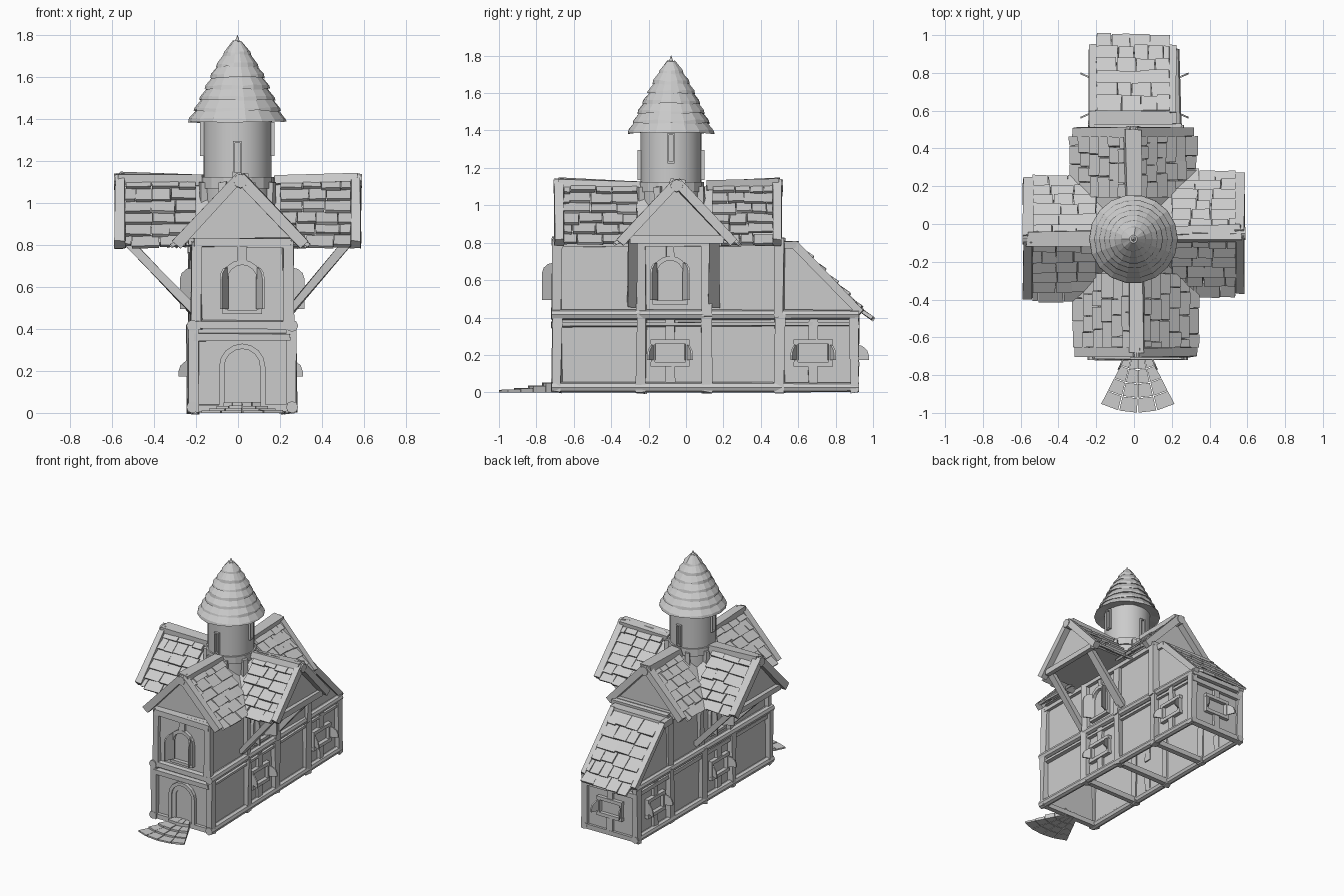
import bpy, bmesh, math, random
from mathutils import Vector as V, Matrix

random.seed(4)
old = bpy.data.objects.get("Cube")
if old:
    bpy.data.objects.remove(old)

grey = bpy.data.materials.new("plain grey")
grey.use_nodes = True
grey.diffuse_color = (0.6, 0.6, 0.6, 1)
grey.node_tree.nodes["Principled BSDF"].inputs["Base Color"].default_value = (0.6, 0.6, 0.6, 1)

X, Y, Z = V((1, 0, 0)), V((0, 1, 0)), V((0, 0, 1))
CX = 0.02  # body centre


def finish(name, bm, smooth=False):
    bmesh.ops.recalc_face_normals(bm, faces=bm.faces)
    me = bpy.data.meshes.new(name)
    bm.to_mesh(me)
    bm.free()
    me.materials.append(grey)
    ob = bpy.data.objects.new(name, me)
    bpy.context.collection.objects.link(ob)
    if smooth:
        bpy.ops.object.select_all(action='DESELECT')
        ob.select_set(True)
        bpy.context.view_layer.objects.active = ob
        bpy.ops.object.shade_smooth_by_angle(angle=math.radians(40))


def block(bm, c, a, b, d, jit=0.0):
    """Box centred at c with full edge vectors a, b, d; jitter makes it hand-hewn."""
    m = Matrix((a, b, d)).transposed().to_4x4()
    m.translation = c
    for v in bmesh.ops.create_cube(bm, size=1, matrix=m)["verts"]:
        v.co += V([random.uniform(-jit, jit) for _ in range(3)])


def beam(bm, p, q, w, d, up, jit=0.005):
    p, q = V(p), V(q)
    run = q - p
    side = run.cross(up).normalized()
    block(bm, (p + q) / 2, side * w, side.cross(run).normalized() * d, run, jit)


def log(bm, p, q, r):
    p, q = V(p), V(q)
    m = (q - p).to_track_quat('Z', 'Y').to_matrix().to_4x4()
    m.translation = (p + q) / 2
    bmesh.ops.create_cone(bm, cap_ends=True, segments=8, radius1=r, radius2=r * 0.9,
                          depth=(q - p).length, matrix=m)


def prism(bm, pts, depth):
    f = bm.faces.new([bm.verts.new(p) for p in pts])
    new = bmesh.ops.extrude_face_region(bm, geom=[f])["geom"]
    for v in new:
        if isinstance(v, bmesh.types.BMVert):
            v.co += depth


def lathe(bm, prof, seg, c, jit=0.0):
    rings = [[bm.verts.new(c + V((r * math.cos(i * math.tau / seg), r * math.sin(i * math.tau / seg),
              z + random.uniform(-jit, jit)))) for i in range(seg)] for r, z in prof]
    for a, b in zip(rings, rings[1:]):
        for i in range(seg):
            j = (i + 1) % seg
            bm.faces.new((a[i], a[j], b[j], b[i]))
    bm.faces.new(rings[0])
    bm.faces.new(rings[-1])


def arch(w, h, n=8):
    """Arch outline from bottom left over the top to bottom right."""
    arc = [(-w / 2 * math.cos(math.pi * i / n), h - w / 2 + w / 2 * math.sin(math.pi * i / n))
           for i in range(n + 1)]
    return [(-w / 2, 0)] + arc + [(w / 2, 0)]


def arch_frame(bm, base, right, out, w, h, t, depth):
    at = lambda p: base + right * p[0] + Z * p[1] + out * depth
    o, i = [at(p) for p in arch(w, h)], [at(p) for p in arch(w - 2 * t, h - t)]
    for k in range(len(o) - 1):
        prism(bm, (o[k], o[k + 1], i[k + 1], i[k]), -out * depth)


def shutters(bm, base, right, out, w, h, reach):
    for s in (-1, 1):
        go = out * reach + right * s * reach * 0.45
        hinge = base + right * s * w / 2
        pts = [hinge, hinge + go, hinge + go + Z * (h - reach * 0.8)]
        pts += [hinge + go * math.cos(a) + Z * (h - reach * 0.8 * (1 - math.sin(a)))
                for a in (0.5, 1.0, 1.57)]
        prism(bm, pts, right * s * 0.01)


def side_x(s, y):
    """Side of the ground floor, which narrows a little to the back."""
    t = (y + 0.69) / 1.59
    return CX * (1 - t) + s * (0.237 - 0.022 * t)


# Hollow walls, open underneath
bm = bmesh.new()
plan = [V((side_x(s, y) - s * 0.014, y, 0.02)) for s, y in ((-1, -0.685), (1, -0.685), (1, 0.9), (-1, 0.9))]
prism(bm, plan, Z * 0.405)
bmesh.ops.delete(bm, geom=[f for f in bm.faces if f.calc_center_median().z < 0.03], context='FACES_ONLY')
finish("ground_floor_walls", bm)
bm = bmesh.new()
block(bm, V((CX, -0.09, 0.61)), X * 0.425, Y * 1.19, Z * 0.42)
prism(bm, [V((-0.205, y, z)) for y, z in ((0.5, 0.4), (0.5, 0.78), (0.59, 0.78), (0.9, 0.44), (0.9, 0.4))],
      X * 0.41)
finish("upper_walls", bm)

# Timber frame
posts = (-0.69, -0.24, 0.11, 0.5, 0.9)
bm = bmesh.new()
for s in (-1, 1):
    for y in posts:
        x = side_x(s, y)
        beam(bm, (x, y, 0.0), (x, y, 0.42), 0.05, 0.05, Y, 0.008)
        if y < 0.6:
            x = CX + s * 0.216
            beam(bm, (x, y, 0.4), (x, y, 0.82), 0.05, 0.05, Y, 0.008)
    x = CX + s * 0.218
    beam(bm, (x, -0.7, 0.8), (x, 0.52, 0.8), 0.045, 0.04, Z)
    beam(bm, (side_x(s, -0.69), -0.69, 0.365), (side_x(s, 0.9), 0.9, 0.365), 0.02, 0.025, Z)
    for y in (-0.085, 0.68):
        x = side_x(s, y) - s * 0.007
        for z in ((0.04, 0.15), (0.28, 0.39)):
            beam(bm, (x, y, z[0]), (x, y, z[1]), 0.05, 0.03, X, 0.004)
    x = CX + s * 0.217
    beam(bm, (x, -0.085, 0.71), (x, -0.085, 0.8), 0.04, 0.025, X, 0.004)
for y in posts:
    beam(bm, (side_x(-1, y), y, 0.022), (side_x(1, y), y, 0.022), 0.04, 0.036, Z, 0.003)
for y, zs in ((-0.695, (0.36, 0.42, 0.81)), (0.905, (0.36, 0.42)), (0.505, (0.81,))):
    for z in zs:
        w = V((0.23, 0, 0))
        c = V((CX if y < 0.6 else 0, y, z))
        beam(bm, c - w, c + w, 0.045, 0.04, Z)
beam(bm, (CX, -0.693, 0.72), (CX, -0.693, 0.8), 0.04, 0.03, Y, 0.004)
for z in ((0.04, 0.15), (0.28, 0.35)):
    beam(bm, (0, 0.903, z[0]), (0, 0.903, z[1]), 0.05, 0.03, Y, 0.004)
finish("timber_frame", bm)

bm = bmesh.new()
for s in (-1, 1):
    for z in (0.027, 0.415):
        log(bm, (side_x(s, -0.72), -0.72, z), (side_x(s, 0.925), 0.925, z), 0.029)
finish("side_logs", bm, True)

# Slanted struts under the side gables
bm = bmesh.new()
for s in (-1, 1):
    for y in (-0.285, 0.15):
        beam(bm, (CX + s * 0.21, y, 0.465), (s * 0.54, y, 0.83), 0.04, 0.055, Y)
finish("gable_struts", bm)


def tile_rows(bm, top, run, down, n, a0, a1, rows, length):
    """Overlapping rows of irregular tiles; a0 gives the row start along run."""
    step = length / rows
    for k in range(rows):
        t = (k + 0.55) * step
        a = a0(t)
        while a < a1 - 0.01:
            w = min(random.uniform(0.07, 0.14), a1 - a)
            if a1 - a - w < 0.03:
                w = a1 - a
            c = top + run * (a + w / 2) + down * (t + random.uniform(-0.008, 0.008)) + n * 0.006
            block(bm, c, run * (w - 0.004), down * step * 1.2 + n * 0.022, n * 0.018, 0.003)
            a += w


# Four gabled roof arms around the tower
HW, DROP = 0.31, 0.33
L = math.hypot(HW, DROP)
arms = (("front", -Y, 0.645, 0.012, -0.06), ("back", Y, 0.575, -0.006, -0.06),
        ("left", X, 0.588, 0, -0.05), ("right", -X, 0.588, 0, -0.075))
for name, run, reach, cx, cy in arms:
    hub = V((cx, cy, 0))
    side = run.cross(Z)
    bm = bmesh.new()
    prism(bm, [hub + side * x + Z * z for x, z in ((-0.27, 0.81), (0.27, 0.81), (0, 1.1))], run * (reach - 0.05))
    finish(name + "_gable", bm)
    tiles, trim = bmesh.new(), bmesh.new()
    for s in (-1, 1):
        down = (side * s * HW - Z * DROP) / L
        n = (side * s * DROP + Z * HW) / L
        top = hub + Z * 1.122
        tile_rows(tiles, top, run, down, n, lambda t: max(0.2, t * HW / L - 0.04), reach - 0.05, 6, L)
        end = top + run * (reach - 0.027) + n * 0.002
        beam(trim, end, end + down * (L - 0.01), 0.05, 0.05, run)
    end = hub + run * (reach - 0.035) + Z * 0.815
    beam(trim, end - side * 0.25, end + side * 0.25, 0.04, 0.04, Z)
    beam(trim, hub + run * 0.17 + Z * 1.105, hub + run * (reach - 0.02) + Z * 1.12, 0.08, 0.045, Z, 0.01)
    log(trim, hub + run * (reach - 0.08) + Z * 1.105, hub + run * (reach + 0.003) + Z * 1.105, 0.037)
    finish(name + "_roof_tiles", tiles)
    finish(name + "_roof_trim", trim)

# Lean-to roof at the back
bm, trim = bmesh.new(), bmesh.new()
down = V((0, 0.4, -0.405)).normalized()
n = V((0, 0.405, 0.4)).normalized()
tile_rows(bm, V((-0.2, 0.59, 0.785)), X, down, n, lambda t: 0.0, 0.39, 6, 0.555)
block(bm, V((-0.005, 0.555, 0.797)), X * 0.4, Y * 0.09, Z * 0.02, 0.004)
for s in (-1, 1):
    x = -0.005 + s * 0.21
    beam(trim, (x, 0.5, 0.787), (x, 0.595, 0.785), 0.04, 0.04, Z)
    beam(trim, (x, 0.58, 0.79), (x, 0.935, 0.425), 0.04, 0.04, n)
finish("lean_to_tiles", bm)
finish("lean_to_rafters", trim)

# Round tower with slit windows and a posted collar
hub = V((-0.003, -0.08, 0))
bm = bmesh.new()
lathe(bm, ((0.162, 0.9), (0.162, 1.41)), 32, hub)
finish("tower", bm, True)
bm = bmesh.new()
lathe(bm, ((0.175, 1.07), (0.175, 1.125)), 16, hub)
for k in range(8):
    a = math.tau * (k + 0.5) / 8
    foot = hub + V((math.cos(a), math.sin(a), 0)) * 0.175
    beam(bm, foot + Z * 0.88, foot + Z * 1.1, 0.035, 0.035, foot - hub)
finish("tower_collar", bm)
bm = bmesh.new()
for out, z in ((X, 1.305), (-X, 1.305), (Y, 1.215), (-Y, 1.215)):
    right = out.cross(Z)
    for s in (-1, 1):
        block(bm, hub + out * 0.161 + right * s * 0.016 + Z * z, out * 0.034, right * 0.009, Z * 0.16)
        block(bm, hub + out * 0.161 + Z * (z + s * 0.076), out * 0.034, right * 0.036, Z * 0.009)
finish("slit_windows", bm)

# Tiered cone roof with a concave spire
bm = bmesh.new()
radii = (0.235, 0.208, 0.182, 0.156, 0.13, 0.101, 0.067)
for k, r in enumerate(radii):
    z = 1.385 + k * 0.053
    lathe(bm, ((max(r - 0.06, 0.01), z + 0.01), (r, z), (r - 0.004, z + 0.016), (r - 0.046, z + 0.068)),
          18, hub, 0.005)
finish("tower_roof", bm)
bm = bmesh.new()
lathe(bm, ((0.05, 1.715), (0.032, 1.738), (0.016, 1.763), (0.007, 1.782), (0.001, 1.8)), 16, hub)
finish("spire", bm, True)

# Windows: frames and open shutters
frames, shut = bmesh.new(), bmesh.new()
for base, out in (((CX + 0.212, -0.085, 0.48), X), ((CX - 0.212, -0.085, 0.48), -X), ((CX, -0.685, 0.48), -Y)):
    base, right = V(base), out.cross(Z)
    arch_frame(frames, base, right, out, 0.19, 0.25, 0.025, 0.025)
    block(frames, base + out * 0.015, right * 0.19, out * 0.03, Z * 0.02)
    shutters(shut, base + out * 0.015 + Z * 0.015, right, out, 0.13, 0.2, 0.07)
lows = [((side_x(s, y) - s * 0.01, y, 0.21), X * s) for s in (-1, 1) for y in (-0.085, 0.68)]
for base, out in lows + [((0, 0.9, 0.21), Y)]:
    base, right = V(base), out.cross(Z)
    for s in (-1, 1):
        block(frames, base + Z * s * 0.06 + out * 0.012, right * 0.21, out * 0.03, Z * 0.025)
        block(frames, base + right * s * 0.092 + out * 0.012, right * 0.022, out * 0.028, Z * 0.12)
    shutters(shut, base - Z * 0.037, right, out, 0.155, 0.085, 0.078)
finish("window_frames", frames)
finish("shutters", shut)

# Arched door with nested frames
bm = bmesh.new()
door = V((CX, -0.685, 0.03))
prism(bm, [door + X * x + Z * z - Y * 0.008 for x, z in arch(0.12, 0.248)], Y * 0.008)
arch_frame(bm, door, X, -Y, 0.22, 0.3, 0.025, 0.025)
arch_frame(bm, door, X, -Y, 0.17, 0.275, 0.03, 0.015)
finish("door", bm)

# Fan of paving steps
bm = bmesh.new()
hub = V((CX, -0.573, 0))
for r0, r1, h in ((0.11, 0.2, 0.05), (0.2, 0.275, 0.035), (0.275, 0.35, 0.022), (0.35, 0.43, 0.012)):
    for k in range(4):
        a0, a1 = (math.radians(-27.5 + 13.75 * (k + e)) for e in (0.03, 0.97))
        ring = ((r0, a0), (r1 - 0.004, a0), (r1 - 0.004, a1), (r0, a1))
        prism(bm, [hub + V((r * math.sin(a), -r * math.cos(a), 0)) for r, a in ring],
              Z * (h + random.uniform(-0.003, 0.003)))
finish("front_steps", bm)
